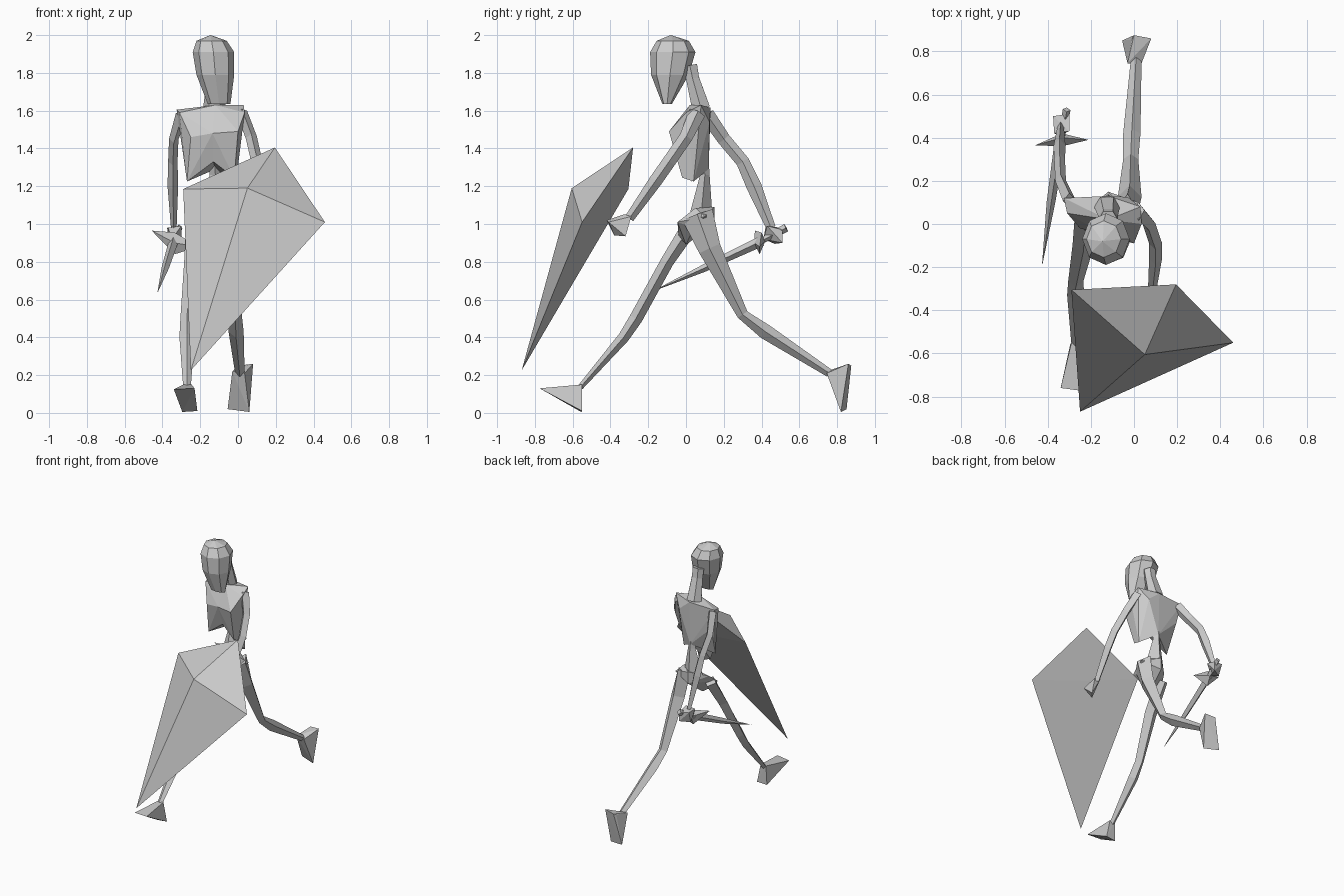
import bpy, bmesh
from math import cos, sin, pi
from mathutils import Vector as V


def finish(name, bm):
    bmesh.ops.recalc_face_normals(bm, faces=bm.faces)
    me = bpy.data.meshes.new(name)
    bm.to_mesh(me)
    bm.free()
    ob = bpy.data.objects.new(name, me)
    bpy.context.collection.objects.link(ob)
    return ob


def hull(name, pts):
    """Faceted convex solid around a few points."""
    bm = bmesh.new()
    for p in pts:
        bm.verts.new(p)
    res = bmesh.ops.convex_hull(bm, input=bm.verts)
    inner = {g for g in res["geom_interior"] if isinstance(g, bmesh.types.BMVert)}
    bmesh.ops.delete(bm, geom=list(inner), context='VERTS')
    return finish(name, bm)


def skin(name, rings):
    """Close a stack of equal-sized rings into a solid."""
    bm = bmesh.new()
    rows = [[bm.verts.new(p) for p in r] for r in rings]
    n = len(rows[0])
    for a, b in zip(rows, rows[1:]):
        for i in range(n):
            j = (i + 1) % n
            bm.faces.new((a[i], a[j], b[j], b[i]))
    bm.faces.new(rows[0])
    bm.faces.new(rows[-1])
    bmesh.ops.remove_doubles(bm, verts=bm.verts, dist=0.0015)
    return finish(name, bm)


def limb(name, path, n=4):
    """Tapered tube; path entries are (x, y, z, radius across, radius in depth)."""
    pts = [V(p[:3]) for p in path]
    rings = []
    for i, p in enumerate(path):
        d = (pts[min(i + 1, len(pts) - 1)] - pts[max(i - 1, 0)]).normalized()
        depth = d.cross(V((1, 0, 0))).normalized()
        side = depth.cross(d)
        rings.append([pts[i] + side * p[3] * cos(2 * pi * k / n)
                      + depth * p[4] * sin(2 * pi * k / n) for k in range(n)])
    return skin(name, rings)


# head: faceted rings from chin to crown (cx, cy, z, rx, ry)
head = [(-.10, -.10, 1.635, .06, .025), (-.12, -.085, 1.79, .10, .10),
        (-.13, -.07, 1.91, .11, .12), (-.14, -.07, 1.97, .08, .085),
        (-.145, -.08, 2.0, .001, .001)]
skin("head", [[(cx + rx * cos(k * pi / 4), cy + ry * sin(k * pi / 4), z)
               for k in range(8)] for cx, cy, z, rx, ry in head])
limb("neck", [(-.12, .02, 1.84, .045, .045), (-.12, .035, 1.77, .045, .04),
              (-.125, .08, 1.61, .06, .055)], 6)

# chest: two halves meeting at an arched centre line
mid = [(-.12, .13, 1.615), (-.12, .02, 1.63), (-.135, -.05, 1.48),
       (-.13, .0, 1.33), (-.12, .12, 1.29)]
hull("chest_right", mid + [(-.325, .12, 1.605), (-.31, .05, 1.59), (-.25, -.02, 1.46),
                           (-.27, .03, 1.225), (-.29, .11, 1.45)])
hull("chest_left", mid + [(.03, .08, 1.63), (.035, .0, 1.59), (.0, -.09, 1.49),
                          (-.02, -.02, 1.245), (-.01, .04, 1.225), (-.03, .125, 1.54)])

# waist and hips
limb("waist", [(-.125, .09, 1.34, .03, .03), (-.12, .10, 1.26, .03, .025),
               (-.12, .08, 1.05, .08, .06)], 4)
hull("pelvis", [(-.12, .15, 1.09), (-.12, .15, 1.0), (-.02, .05, 1.085), (.02, .10, 1.04),
                (-.03, -.045, 1.01), (-.23, .05, 1.05), (-.26, -.01, 1.0),
                (-.22, -.04, .94), (-.14, .0, .89), (-.03, .04, .98)])

# legs: right one striding forward, left one trailing
limb("right_leg", [(-.225, .03, 1.0, .05, .045), (-.235, -.10, .80, .05, .035),
                   (-.27, -.265, .50, .035, .035), (-.27, -.33, .40, .04, .03),
                   (-.27, -.56, .135, .02, .015)])
limb("left_leg", [(-.03, .06, 1.05, .05, .085), (-.02, .125, .87, .055, .06),
                  (-.015, .30, .52, .035, .03), (-.01, .42, .43, .04, .04),
                  (.01, .76, .21, .025, .022)])
hull("right_foot", [(-.29, -.55, .15), (-.245, -.55, .15), (-.34, -.76, .125),
                    (-.23, -.775, .13), (-.295, -.555, .005), (-.215, -.55, .01)])
hull("left_foot", [(-.03, .745, .22), (.035, .745, .21), (-.01, .855, .24), (.08, .86, .26),
                   (.0, .875, .25), (-.055, .85, .02), (.06, .82, .005)])

# arms
limb("right_arm", [(-.30, .11, 1.58, .03, .04), (-.34, .20, 1.45, .025, .035),
                   (-.345, .30, 1.33, .025, .035), (-.345, .36, 1.20, .028, .04),
                   (-.34, .45, .98, .015, .025)])
limb("left_arm", [(.02, .06, 1.59, .03, .045), (.07, .0, 1.46, .03, .035),
                  (.10, -.09, 1.33, .03, .035), (.10, -.16, 1.23, .03, .035),
                  (.085, -.30, 1.03, .02, .025)])
hull("right_hand", [(-.37, .42, .98), (-.30, .43, .99), (-.375, .50, .98), (-.30, .51, .97),
                    (-.37, .47, .895), (-.30, .51, .90), (-.35, .41, .92)])
hull("left_hand", [(.06, -.29, 1.05), (.11, -.29, 1.04), (.05, -.42, 1.02), (.11, -.41, 1.01),
                   (.06, -.38, .94), (.11, -.32, .935), (.08, -.33, 1.05)])

# sword pointing forward and down from the rear hand
limb("sword_blade", [(-.34, .40, .91, .026, .028), (-.385, .10, .768, .02, .02),
                     (-.425, -.185, .64, .001, .001)])
limb("sword_grip", [(-.34, .38, .90, .015, .015), (-.312, .53, .98, .018, .022)])
hull("sword_guard", [(-.457, .365, .965), (-.21, .39, .88), (-.335, .40, .955), (-.335, .39, .84),
                     (-.335, .42, .91), (-.335, .36, .90)])

# shield: kite outline, raised front boss, nearly flat back
bm = bmesh.new()
rim = [bm.verts.new(p) for p in [(.195, -.28, 1.405), (.46, -.55, 1.01),
                                 (-.25, -.87, .225), (-.29, -.305, 1.185)]]
for centre in [(.05, -.605, 1.19), (.08, -.43, 1.09)]:
    c = bm.verts.new(centre)
    for i in range(4):
        bm.faces.new((rim[i], rim[(i + 1) % 4], c))
finish("shield", bm)
